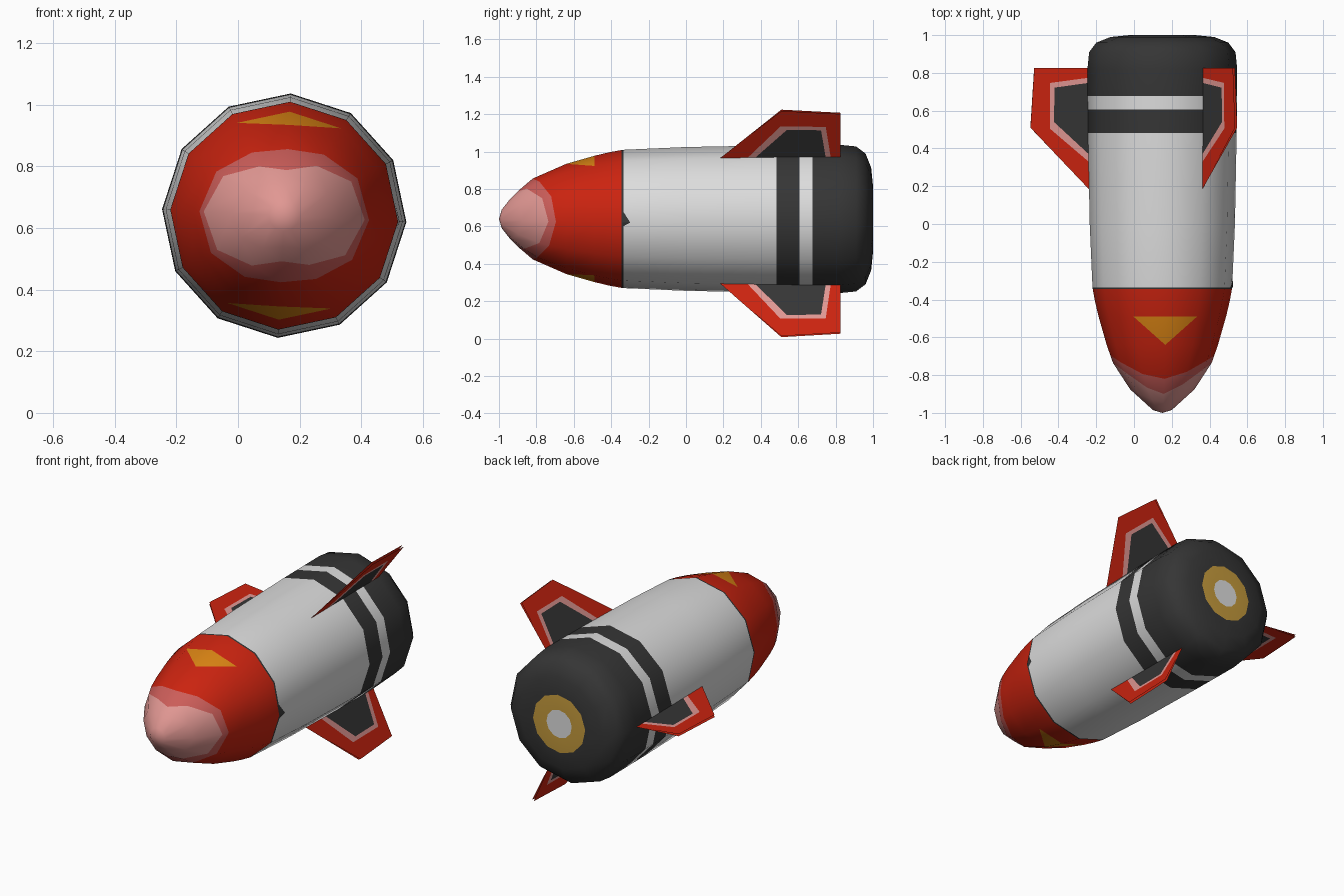
import bpy, bmesh, math
from mathutils import Vector

if "Cube" in bpy.data.objects:
    bpy.data.objects.remove(bpy.data.objects["Cube"])

CX, CZ, SIDES, PHASE = 0.15, 0.64, 12, 87

COLOURS = {
    "red": (0.60, 0.017, 0.005), "light_pink": (0.75, 0.31, 0.29),
    "mid_pink": (0.60, 0.11, 0.10), "orange": (0.70, 0.23, 0.007),
    "white": (0.72, 0.72, 0.72), "charcoal": (0.036, 0.036, 0.036),
    "gold": (0.55, 0.32, 0.045),
}
NAMES = list(COLOURS)
MATS = []
for n, c in COLOURS.items():
    m = bpy.data.materials.new(n)
    m.diffuse_color = (*c, 1)
    m.use_nodes = True
    m.node_tree.nodes["Principled BSDF"].inputs["Base Color"].default_value = m.diffuse_color
    MATS.append(m)


def finish(bm, name, smooth=False):
    for f in bm.faces:
        f.smooth = smooth
    me = bpy.data.meshes.new(name)
    bm.to_mesh(me)
    bm.free()
    for m in MATS:
        me.materials.append(m)
    ob = bpy.data.objects.new(name, me)
    bpy.context.collection.objects.link(ob)
    return ob


def face(bm, verts, colour):
    f = bm.faces.new(verts)
    f.material_index = NAMES.index(colour)
    return f


def polar(angle, r, y):
    a = math.radians(angle)
    return Vector((CX + r * math.cos(a), y, CZ + r * math.sin(a)))


# silhouette of the hull: (y, radius)
PROFILE = [(-1, 0), (-0.985, 0.05), (-0.93, 0.12), (-0.835, 0.208), (-0.74, 0.26),
           (-0.64, 0.295), (-0.49, 0.338), (-0.34, 0.370), (0, 0.385), (0.48, 0.394),
           (0.80, 0.397)]


def radius(y):
    for (y0, r0), (y1, r1) in zip(PROFILE, PROFILE[1:]):
        if y <= y1:
            return r0 + (r1 - r0) * (y - y0) / (y1 - y0)
    return PROFILE[-1][1]


# rings: (y, sideways sweep of the ring, radius or None, colour up to the next ring)
RINGS = [
    (-0.985, 0, None, "light_pink"),
    (-0.945, 0.07, None, "light_pink"),
    (-0.90, 0.165, None, "mid_pink"),
    (-0.82, 0.125, None, "red"),
    (-0.64, 0, None, "red"),
    (-0.49, 0, None, "red"),
    (-0.41, 0, 0.357, "red"),
    (-0.345, 0, None, "charcoal"),
    (-0.335, 0, None, "white"),
    (0.0, 0, None, "white"),
    (0.483, 0, None, "charcoal"),
    (0.606, 0, None, "white"),
    (0.677, 0, None, "charcoal"),
    (0.82, 0, 0.397, "charcoal"),
    (0.91, 0, 0.388, "charcoal"),
    (0.96, 0, 0.350, "charcoal"),
    (0.99, 0, 0.275, "charcoal"),
    (1.0, 0, 0.175, "gold"),
    (1.0, 0, 0.085, "white"),
]
ORANGE_RING = 4

# hull: nose, body and tail in one lathe
bm = bmesh.new()
loops = []
for y, sweep, r, _ in RINGS:
    loop = []
    for k in range(SIDES):
        a = PHASE + 360 / SIDES * k
        yy = y + sweep * math.cos(math.radians(a)) ** 2
        loop.append(bm.verts.new(polar(a, r or radius(yy), yy)))
    loops.append(loop)
tip = bm.verts.new((CX, -1, CZ))
for k in range(SIDES):
    face(bm, (tip, loops[0][k], loops[0][(k + 1) % SIDES]), "light_pink")
for i in range(len(loops) - 1):
    for k in range(SIDES):
        n = (k + 1) % SIDES
        a, b, c, d = loops[i][k], loops[i][n], loops[i + 1][n], loops[i + 1][k]
        if i == ORANGE_RING and k in (0, 6):        # orange triangles, top and bottom
            face(bm, (a, c, d), "orange")
            face(bm, (a, b, c), "red")
        elif i == ORANGE_RING and n in (0, 6):
            face(bm, (b, c, d), "orange")
            face(bm, (a, b, d), "red")
        else:
            face(bm, (a, b, c, d), RINGS[i][3])
face(bm, loops[-1], "white")
bmesh.ops.recalc_face_normals(bm, faces=bm.faces[:])
finish(bm, "hull", smooth=True)

# small dark mark on the right side, folded over a hull edge
bm = bmesh.new()
edge = [polar(-3, radius(y) + 0.003, y) for y in (-0.34, -0.298)]
up = edge[0].lerp(polar(27, 0.373, -0.34), 0.35)
down = edge[0].lerp(polar(-33, 0.373, -0.34), 0.12)
v = [bm.verts.new(p) for p in (*edge, up, down)]
face(bm, (v[0], v[1], v[2]), "charcoal")
face(bm, (v[0], v[3], v[1]), "charcoal")
finish(bm, "side_mark")

# fins: two thin skins that spread outward, each with nested outlines (y, radius)
OUTLINES = [
    [(0.18, 0.385), (0.51, 0.70), (0.825, 0.68), (0.825, 0.385)],
    [(0.325, 0.385), (0.505, 0.597), (0.747, 0.595), (0.775, 0.385)],
    [(0.365, 0.385), (0.54, 0.575), (0.722, 0.572), (0.748, 0.385)],
]


def fin(name, angle):
    bm = bmesh.new()
    a = math.radians(angle)
    side = Vector((math.sin(a), 0, -math.cos(a)))
    for spread, flip in ((0.005, False), (0.018, True)):
        rows = [[bm.verts.new(polar(angle, r, y) + side * spread * (r - 0.385) / 0.315)
                 for y, r in outline] for outline in OUTLINES]
        faces = [face(bm, rows[2], "charcoal")]
        for i, colour in enumerate(("red", "light_pink")):
            for k in range(3):
                faces.append(face(bm, (rows[i][k], rows[i][k + 1],
                                       rows[i + 1][k + 1], rows[i + 1][k]), colour))
        for f in faces:
            f.normal_update()
            if (f.normal.dot(side) > 0) != flip:
                f.normal_flip()
    finish(bm, name)


for label, angle in (("top_right_fin", 57), ("left_fin", 177), ("bottom_right_fin", 297)):
    fin(label, angle)
